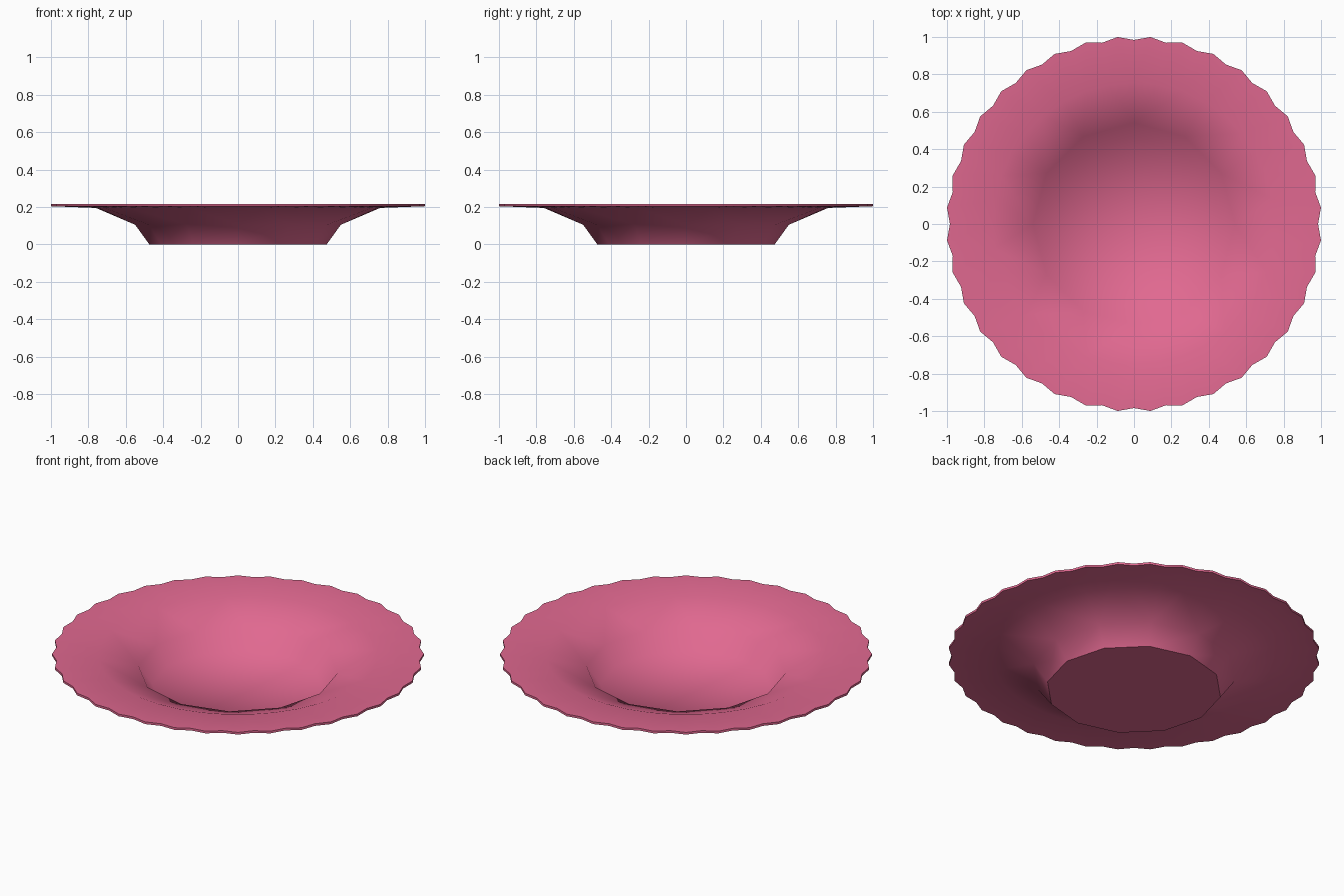
import bpy, bmesh, math

if "Cube" in bpy.data.objects:
    bpy.data.objects.remove(bpy.data.objects["Cube"])

bm = bmesh.new()


def ring(n, r, z, r2=None):
    # Circle of n points; r2 alternates the radius for the scalloped rim
    out = []
    for i in range(n):
        a = 2 * math.pi * i / n
        rr = r2 if (r2 and i % 2) else r
        out.append(bm.verts.new((rr * math.cos(a), rr * math.sin(a), z)))
    return out


def bridge(a, b):
    # Joins ring a to ring b, where b has k times as many points
    n, m = len(a), len(b)
    k = m // n
    faces = []
    for i in range(n):
        p, q = a[i], a[(i + 1) % n]
        u = [b[(k * i + j) % m] for j in range(k + 1)]
        if k == 1:
            faces.append(bm.faces.new((p, q, u[1], u[0])))
            continue
        h = k // 2
        for j in range(k):
            faces.append(bm.faces.new((p if j < h else q, u[j + 1], u[j])))
        faces.append(bm.faces.new((p, q, u[h])))
    return faces


def shell(profile):
    # profile rows: points, radius, height, optional scallop radius
    rings = [ring(*row) for row in profile]
    for a, b in zip(rings, rings[1:]):
        bridge(a, b)
    return rings


# Underside and inside of the dish, both opening out to a scalloped rim
under = shell([(12, 0.474, 0), (12, 0.55, 0.105), (36, 0.76, 0.195),
               (72, 0.984, 0.204, 1.0035)])
inner = shell([(12, 0.465, 0.02), (12, 0.54, 0.125), (36, 0.755, 0.208),
               (72, 0.984, 0.217, 1.0035)])
bridge(under[-1], inner[-1])

# Flat foot, and floor as a fan
bm.faces.new(under[0])
centre = bm.verts.new((0, 0, 0.02))
for i in range(12):
    bm.faces.new((centre, inner[0][i], inner[0][(i + 1) % 12]))

# Smooth shading with crisp foot and rim edges
bmesh.ops.recalc_face_normals(bm, faces=bm.faces)
for f in bm.faces:
    f.smooth = True
for loop in (under[0], under[-1], inner[-1]):
    for i, v in enumerate(loop):
        e = bm.edges.get((v, loop[(i + 1) % len(loop)]))
        e.smooth = False

mesh = bpy.data.meshes.new("plate")
bm.to_mesh(mesh)
bm.free()
plate = bpy.data.objects.new("plate", mesh)
bpy.context.collection.objects.link(plate)

# Pink glaze
mat = bpy.data.materials.new("pink_glaze")
mat.diffuse_color = (0.75, 0.14, 0.28, 1)
mat.use_nodes = True
mat.node_tree.nodes["Principled BSDF"].inputs["Base Color"].default_value = mat.diffuse_color
mesh.materials.append(mat)
